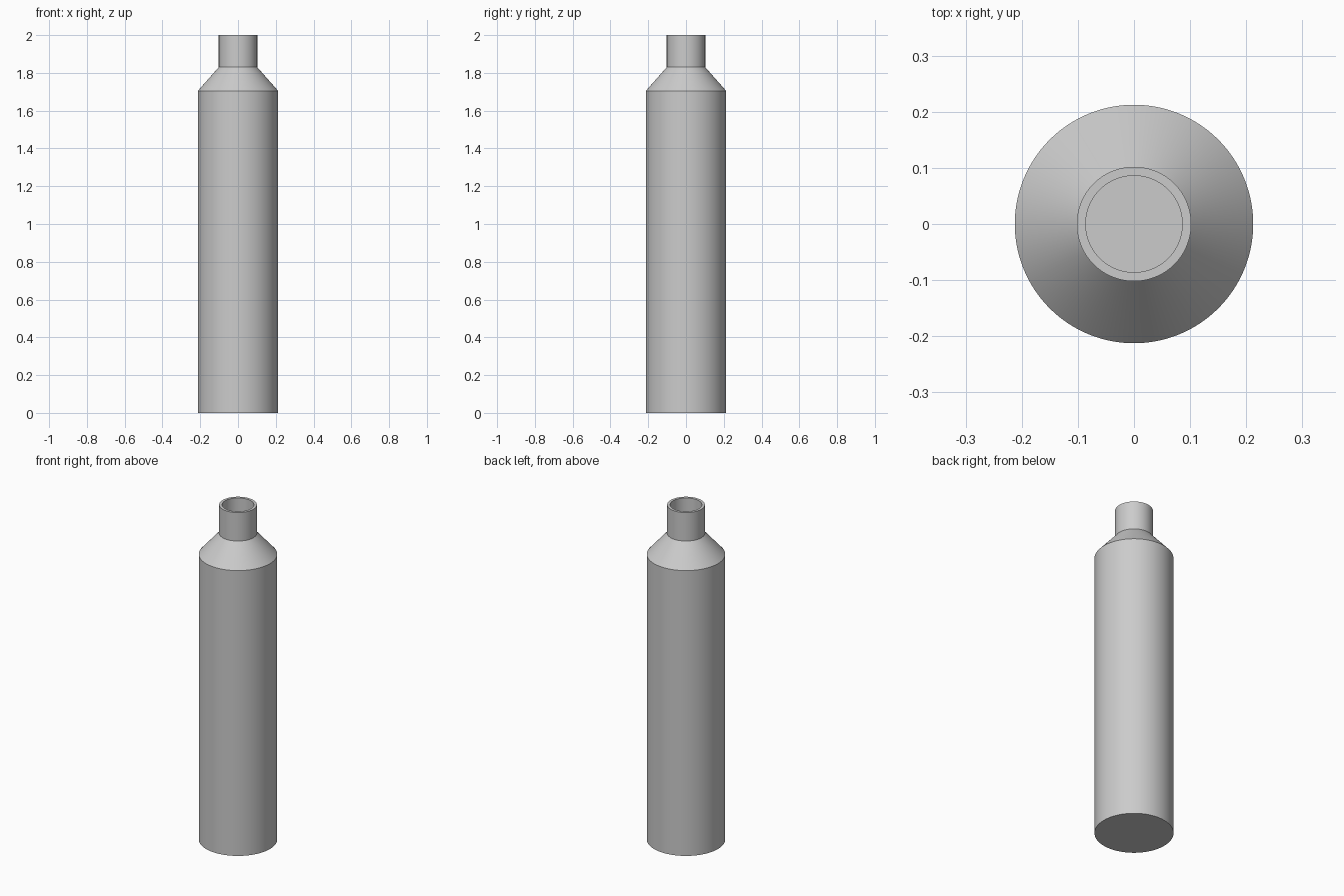
import bpy
import bmesh
from math import radians, tau
from mathutils import Matrix

cube = bpy.data.objects.get("Cube")
if cube:
    bpy.data.objects.remove(cube, do_unlink=True)

SEGMENTS = 128
WALL = 0.016
BODY_R, NECK_R = 0.2125, 0.102
SHOULDER_Z, NECK_Z, TOP_Z = 1.705, 1.83, 2.0

# Single plain grey
grey = bpy.data.materials.new("light grey")
grey.use_nodes = True
colour = (0.6, 0.6, 0.6, 1)
grey.diffuse_color = colour
grey.node_tree.nodes["Principled BSDF"].inputs["Base Color"].default_value = colour


def lathe(name, profile):
    """Turn a radius/height profile about z; zero radii close the ends."""
    bm = bmesh.new()
    verts = [bm.verts.new((r, 0, z)) for r, z in profile]
    edges = [bm.edges.new(pair) for pair in zip(verts, verts[1:])]
    bmesh.ops.spin(bm, geom=verts + edges, axis=(0, 0, 1), cent=(0, 0, 0),
                   angle=tau, steps=SEGMENTS, use_merge=False)
    bmesh.ops.remove_doubles(bm, verts=bm.verts, dist=0.0001)
    bmesh.ops.recalc_face_normals(bm, faces=bm.faces)
    mesh = bpy.data.meshes.new(name)
    bm.to_mesh(mesh)
    bm.free()
    mesh.materials.append(grey)
    obj = bpy.data.objects.new(name, mesh)
    bpy.context.collection.objects.link(obj)
    bpy.ops.object.select_all(action="DESELECT")
    obj.select_set(True)
    bpy.context.view_layer.objects.active = obj
    bpy.ops.object.shade_smooth_by_angle(angle=radians(20))
    return obj


# Hollow bottle: outer wall up to the rim, then the inner wall down to the floor
outer = [(0, 0), (BODY_R, 0), (BODY_R, SHOULDER_Z), (NECK_R, NECK_Z), (NECK_R, TOP_Z)]
inner = [(NECK_R - WALL, TOP_Z), (NECK_R - WALL, NECK_Z - WALL / 2),
         (BODY_R - WALL, SHOULDER_Z - WALL / 2), (BODY_R - WALL, WALL), (0, WALL)]
lathe("bottle", outer + inner)
